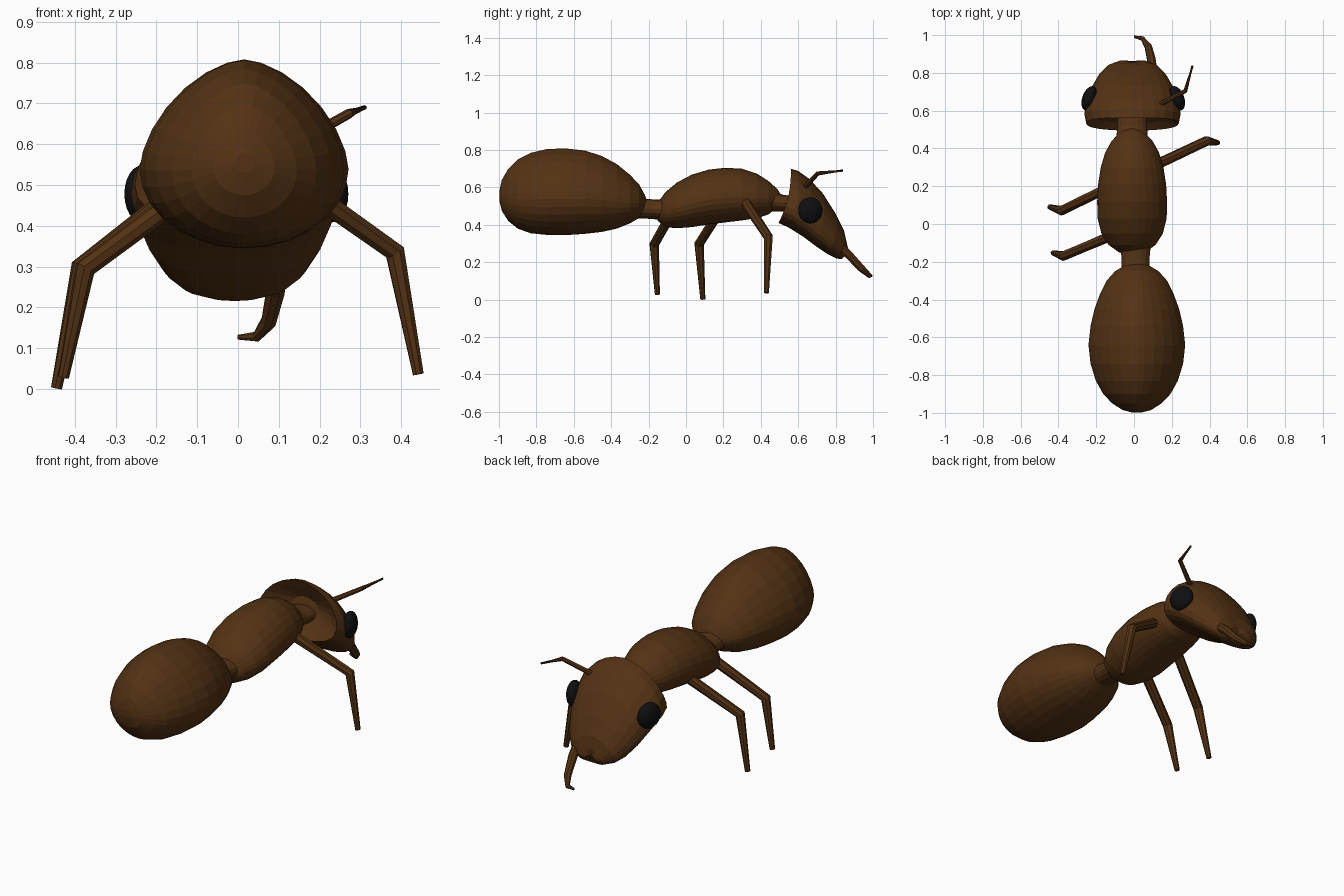
import bpy, bmesh, math
from mathutils import Vector, Matrix


def material(name, rgb):
    m = bpy.data.materials.new(name)
    m.diffuse_color = (*rgb, 1)
    return m


BROWN = material("ant_brown", (0.088, 0.032, 0.007))
BLACK = material("eye_black", (0.005, 0.005, 0.006))


def finish(name, bm, mat):
    bmesh.ops.recalc_face_normals(bm, faces=bm.faces)
    me = bpy.data.meshes.new(name)
    bm.to_mesh(me)
    bm.free()
    me.materials.append(mat)
    ob = bpy.data.objects.new(name, me)
    bpy.context.collection.objects.link(ob)
    return ob


def skin(name, rings):
    """Join closed rings of points with quads and cap both ends."""
    bm = bmesh.new()
    loops = [[bm.verts.new(p) for p in r] for r in rings]
    n = len(loops[0])
    for a, b in zip(loops, loops[1:]):
        for i in range(n):
            j = (i + 1) % n
            bm.faces.new((a[i], a[j], b[j], b[i]))
    bm.faces.new(loops[0])
    bm.faces.new(loops[-1])
    return finish(name, bm, BROWN)


def body(name, rows, cx, wide, top_pow, low_pow, bow=0.0, n=28):
    """Rows are (top y, top z, bottom y, bottom z, half width)."""
    rings = []
    for ty, tz, by, bz, w in rows:
        ring = []
        for i in range(n):
            a = 2 * math.pi * i / n
            c, s = math.cos(a), math.sin(a)
            p = top_pow if s > 0 else low_pow
            x = math.copysign(abs(c) ** (2 / p), c) * w
            h = abs(s) ** (2 / p)
            f = wide + (1 - wide) * h if s > 0 else wide * (1 - h)
            y = by + (ty - by) * f + bow * 4 * f * (1 - f)
            ring.append((cx + x, y, bz + (tz - bz) * f))
        rings.append(ring)
    return skin(name, rings)


def upright(rows):
    return [(y, t, y, b, w) for y, b, t, w in rows]


def limb(name, pts, n=8):
    """Tapered jointed tube through (x, y, z, radius) points."""
    P = [Vector(p[:3]) for p in pts]
    rings = []
    for k, p in enumerate(P):
        d = Vector()
        if k > 0:
            d += (p - P[k - 1]).normalized()
        if k < len(P) - 1:
            d += (P[k + 1] - p).normalized()
        d.normalize()
        u = d.cross(Vector((0.3, 1, 0.2))).normalized()
        v = d.cross(u)
        rings.append([p + pts[k][3] * (u * math.cos(2 * math.pi * i / n)
                                       + v * math.sin(2 * math.pi * i / n)) for i in range(n)])
    return skin(name, rings)


# Abdomen
body("abdomen", upright([
    (-0.998, 0.53, 0.58, 0.025), (-0.985, 0.475, 0.64, 0.075), (-0.95, 0.42, 0.70, 0.13),
    (-0.90, 0.38, 0.75, 0.178), (-0.83, 0.355, 0.785, 0.217), (-0.74, 0.346, 0.806, 0.245),
    (-0.64, 0.345, 0.808, 0.256), (-0.54, 0.352, 0.797, 0.245), (-0.45, 0.362, 0.768, 0.224),
    (-0.37, 0.38, 0.725, 0.195), (-0.30, 0.408, 0.668, 0.16), (-0.25, 0.437, 0.615, 0.115),
    (-0.22, 0.47, 0.56, 0.065), (-0.21, 0.50, 0.53, 0.02)]), 0.015, 0.42, 1.65, 2.0)

# Thorax
body("thorax", upright([
    (-0.162, 0.45, 0.485, 0.02), (-0.15, 0.42, 0.52, 0.07), (-0.11, 0.388, 0.575, 0.125),
    (-0.05, 0.382, 0.625, 0.163), (0.03, 0.388, 0.668, 0.183), (0.12, 0.402, 0.695, 0.185),
    (0.21, 0.413, 0.705, 0.18), (0.30, 0.424, 0.70, 0.166), (0.38, 0.436, 0.673, 0.142),
    (0.44, 0.455, 0.635, 0.108), (0.49, 0.495, 0.59, 0.06), (0.508, 0.53, 0.56, 0.02)]),
    -0.01, 0.45, 1.8, 2.0)

# Waist and neck links
body("waist", upright([(-0.26, 0.435, 0.545, 0.077), (-0.19, 0.432, 0.537, 0.073),
                       (-0.12, 0.425, 0.535, 0.08)]), 0.008, 0.5, 2, 2, n=16)
body("neck", upright([(0.44, 0.47, 0.59, 0.085), (0.52, 0.47, 0.56, 0.078),
                      (0.61, 0.46, 0.55, 0.078)]), -0.01, 0.5, 2, 2, n=16)

# Head: hollow back, broad rim, narrowing down to the mouth
body("head", [
    (0.60, 0.60, 0.58, 0.50, 0.08), (0.575, 0.66, 0.535, 0.44, 0.19),
    (0.56, 0.70, 0.495, 0.41, 0.245), (0.60, 0.688, 0.55, 0.385, 0.255),
    (0.66, 0.645, 0.625, 0.338, 0.242), (0.73, 0.57, 0.70, 0.282, 0.215),
    (0.80, 0.46, 0.76, 0.242, 0.178), (0.845, 0.37, 0.80, 0.222, 0.135),
    (0.857, 0.30, 0.83, 0.216, 0.075), (0.852, 0.27, 0.838, 0.23, 0.03)],
    -0.008, 0.32, 1.8, 2.6, bow=0.02, n=24)

# Eyes: flattened balls facing out and a little forward
for side, label in ((1, "right"), (-1, "left")):
    bm = bmesh.new()
    bmesh.ops.create_uvsphere(bm, u_segments=20, v_segments=12, radius=1)
    turn = Matrix.Rotation(side * math.radians(20), 4, 'Z')
    bm.transform(Matrix.Translation((-0.004 + side * 0.232, 0.665, 0.478)) @ turn
                 @ Matrix.Diagonal((0.038, 0.068, 0.07, 1)))
    finish(label + "_eye", bm, BLACK)

# Legs: one on the right, two on the left
limb("right_front_leg", [(0.11, 0.31, 0.53, 0.028), (0.385, 0.44, 0.335, 0.026),
                         (0.442, 0.43, 0.036, 0.014)])
limb("left_middle_leg", [(-0.11, 0.205, 0.51, 0.028), (-0.385, 0.07, 0.298, 0.026),
                         (-0.445, 0.09, 0.002, 0.014)])
limb("left_rear_leg", [(-0.09, -0.05, 0.51, 0.028), (-0.375, -0.17, 0.295, 0.026),
                       (-0.428, -0.153, 0.028, 0.014)])

# Antenna and mandible
limb("antenna", [(0.13, 0.63, 0.595, 0.014), (0.272, 0.705, 0.675, 0.012),
                 (0.31, 0.838, 0.69, 0.006)])
limb("mandible", [(0.10, 0.80, 0.30, 0.026), (0.092, 0.87, 0.24, 0.024),
                  (0.075, 0.94, 0.165, 0.02), (0.045, 0.982, 0.128, 0.013),
                  (0.0, 0.992, 0.127, 0.006)])
